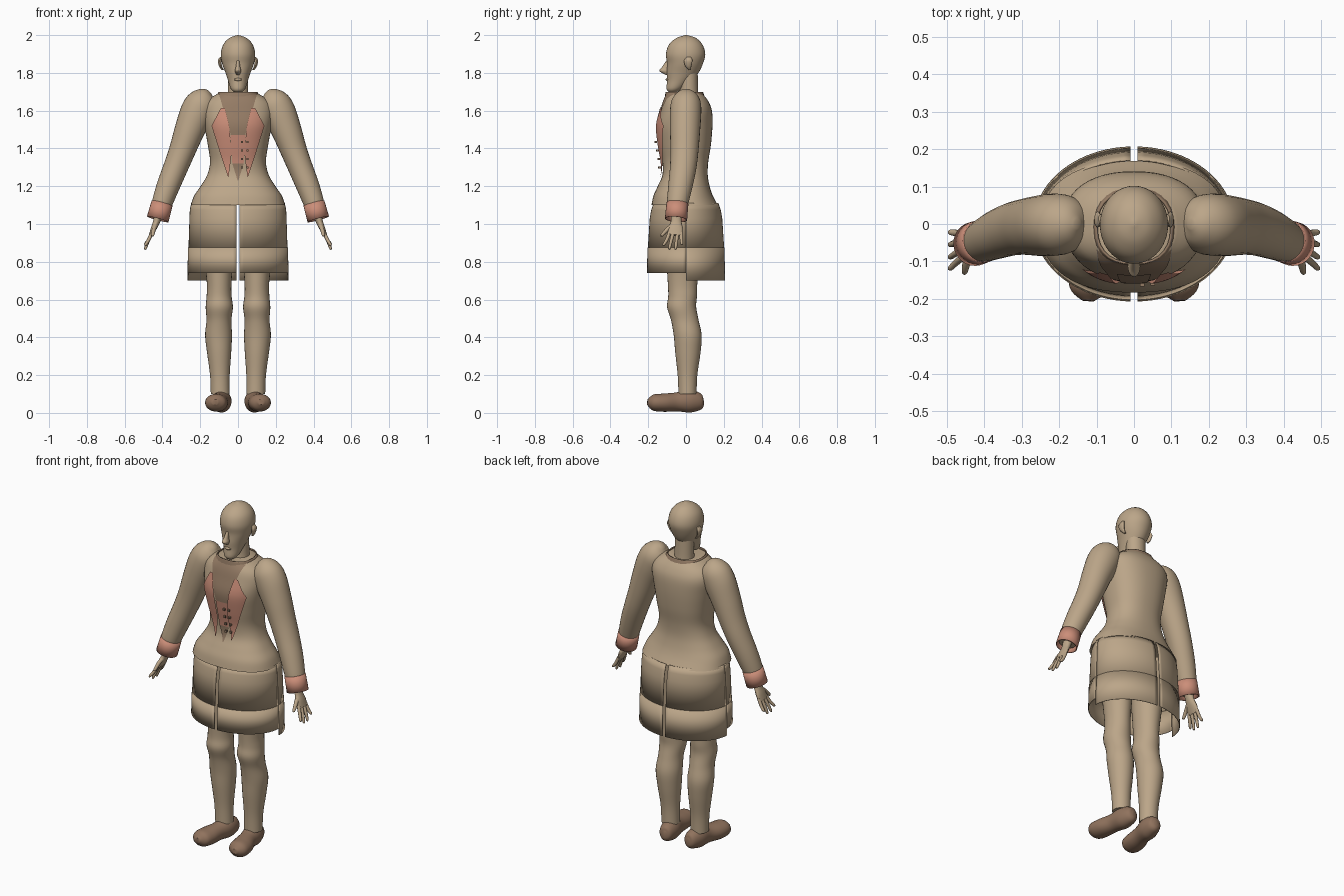
import bpy, bmesh, math
from mathutils import Vector

if "Cube" in bpy.data.objects:
    bpy.data.objects.remove(bpy.data.objects["Cube"])


def material(name, rgb):
    m = bpy.data.materials.new(name)
    m.use_nodes = True
    m.diffuse_color = (*rgb, 1)
    bsdf = m.node_tree.nodes["Principled BSDF"]
    bsdf.inputs["Base Color"].default_value = (*rgb, 1)
    bsdf.inputs["Roughness"].default_value = 0.8
    return m


TAN = material("warm tan", (0.50, 0.38, 0.25))
PINK = material("dusty pink", (0.60, 0.27, 0.19))
BROWN = material("dark tan", (0.30, 0.20, 0.13))
SHOE = material("shoe brown", (0.28, 0.17, 0.11))


def finish(name, bm, mat, thickness=0):
    bmesh.ops.recalc_face_normals(bm, faces=bm.faces)
    me = bpy.data.meshes.new(name)
    bm.to_mesh(me)
    bm.free()
    me.materials.append(mat)
    ob = bpy.data.objects.new(name, me)
    bpy.context.collection.objects.link(ob)
    bpy.ops.object.select_all(action="DESELECT")
    ob.select_set(True)
    bpy.context.view_layer.objects.active = ob
    bpy.ops.object.shade_smooth_by_angle(angle=math.radians(40))
    if thickness:
        mod = ob.modifiers.new("thickness", "SOLIDIFY")
        mod.thickness = thickness
    return ob


def spline(rows, n=5):
    """Smooth in-between rows through the given ones."""
    out = []
    for i in range(len(rows) - 1):
        a, b, c, d = (rows[max(i - 1, 0)], rows[i], rows[i + 1],
                      rows[min(i + 2, len(rows) - 1)])
        for k in range(n):
            t = k / n
            out.append([q + t * (r - p) / 2 + t * t * (p - 2.5 * q + 2 * r - s / 2)
                        + t ** 3 * (1.5 * (q - r) + (s - p) / 2)
                        for p, q, r, s in zip(a, b, c, d)])
    return out + [list(rows[-1])]


def power(v, p):
    return math.copysign(abs(v) ** p, v)


def skin(bm, grid, wrap):
    vs = [[bm.verts.new(p) for p in row] for row in grid]
    for a, b in zip(vs, vs[1:]):
        for i in range(len(a) if wrap else len(a) - 1):
            j = (i + 1) % len(a)
            bm.faces.new((a[i], a[j], b[j], b[i]))
    return vs


def loft(name, rows, mat, ref=None, side=1, p=1.0, caps=True, count=28, n=5, thickness=0):
    """Rings (x, y, z, width, depth); level rings, or square to the path if ref is given."""
    rows = spline(rows, n)
    grid = []
    for i, (x, y, z, a, b) in enumerate(rows):
        u, v = Vector((1, 0, 0)), Vector((0, 1, 0))
        if ref:
            t = Vector(rows[min(i + 1, len(rows) - 1)][:3]) - Vector(rows[max(i - 1, 0)][:3])
            u = t.cross(Vector(ref)).normalized()
            v = u.cross(t).normalized()
        ring = []
        for k in range(count):
            g = math.tau * k / count
            q = Vector((x, y, z)) + u * a * power(math.cos(g), p) + v * b * power(math.sin(g), p)
            ring.append((q.x * side, q.y, q.z))
        grid.append(ring)
    bm = bmesh.new()
    vs = skin(bm, grid, True)
    if caps:
        bm.faces.new(vs[0])
        bm.faces.new(vs[-1])
    return finish(name, bm, mat, thickness)


def body(rows):
    """Turn (height, half width, front, back) into ring rows."""
    return [(0, (f + b) / 2, z, w, (b - f) / 2) for z, w, f, b in rows]


# Torso
P = 0.85
torso = body([(1.10, .25, -.183, .168), (1.15, .232, -.172, .142), (1.2, .198, -.15, .125),
              (1.26, .163, -.125, .115), (1.33, .148, -.125, .118), (1.42, .16, -.14, .132),
              (1.52, .178, -.15, .14), (1.6, .188, -.132, .137), (1.65, .168, -.118, .118),
              (1.69, .108, -.10, .088)])
loft("torso", torso, TAN, p=P, count=48)
dense = spline(torso)


def front_y(x, z):
    for a, b in zip(dense, dense[1:]):
        if a[2] <= z <= b[2]:
            t = (z - a[2]) / (b[2] - a[2])
            _, cy, _, w, d = [m + t * (n - m) for m, n in zip(a, b)]
            return cy - d * max(0, 1 - (abs(x) / w) ** (2 / P)) ** (P / 2)


def patch(name, rows, mat, lift, side=1):
    """Thin cloth plate hugging the chest, from (height, x start, x end) rows."""
    grid = []
    for (z0, a0, b0), (z1, a1, b1) in zip(rows, rows[1:]):
        for k in range(9):
            t = k / 8
            z, a, b = z0 + t * (z1 - z0), a0 + t * (a1 - a0), b0 + t * (b1 - b0)
            xs = [a + (b - a) * i / 12 for i in range(13)]
            grid.append([(x * side, front_y(x, z) - lift, z) for x in xs])
    bm = bmesh.new()
    skin(bm, grid, False)
    bmesh.ops.remove_doubles(bm, verts=bm.verts, dist=1e-5)
    finish(name, bm, mat)


# Shirt front, waistcoat and lapels
patch("shirt_front", [(1.685, -.1, .1), (1.61, -.078, .078), (1.46, -.035, .035)], BROWN, .004)
patch("shirt_bib", [(1.62, -.046, .046), (1.47, -.028, .028)], BROWN, .009)
patch("waistcoat", [(1.47, -.04, .04), (1.32, -.03, .03)], PINK, .006)
patch("waistcoat_point", [(1.32, -.03, .03), (1.23, -.002, .002)], BROWN, .006)
for side, tag in ((1, "left"), (-1, "right")):
    patch(tag + "_lapel", [(1.615, .07, .09), (1.52, .047, .14), (1.38, .033, .096),
                           (1.25, .05, .053)], PINK, .012, side)
for i in range(4):
    for x in (.022, .05):
        z = 1.435 - i * .045
        bm = bmesh.new()
        bmesh.ops.create_cube(bm, size=.011)
        bmesh.ops.translate(bm, verts=bm.verts, vec=(x, front_y(x, z) - .02, z))
        finish("button", bm, BROWN)

# Neck, collar and head
loft("neck", body([(1.64, .06, -.05, .07), (1.70, .054, -.035, .064), (1.80, .054, -.035, .062)]), TAN)
loft("collar", body([(1.665, .122, -.113, .102), (1.70, .102, -.108, .09)]), BROWN, p=P,
     caps=False, thickness=.006)
loft("head", body([(1.698, .02, -.09, -.05), (1.715, .038, -.103, -.02), (1.76, .053, -.1, .03),
                   (1.80, .066, -.102, .066), (1.85, .084, -.1, .09), (1.90, .091, -.106, .102),
                   (1.95, .078, -.09, .087), (1.985, .045, -.05, .052), (2.0, .004, -.004, .006)]),
     TAN, count=36)
loft("nose", [(0, -.096, 1.865, .007, .008), (0, -.108, 1.83, .012, .02),
              (0, -.113, 1.81, .017, .028), (0, -.098, 1.79, .008, .01)], TAN, count=12)
loft("lips", [(-.022, -.098, 1.765, .003, .003), (0, -.1, 1.765, .008, .008),
              (.022, -.098, 1.765, .003, .003)], TAN, ref=(0, 0, 1), count=10)

# Skirt of the coat: quarter panels with slits at front and back
for side, tag in ((1, "left"), (-1, "right")):
    for fb, place, hem in ((-1, "front", .74), (1, "back", .70)):
        levels = [(1.11, .248, .172), (1.075, .255, .184), (1.03, .257, .192), (.875, .262, .202)]
        hems = [(.875, .264, .204), (hem, .268, .207)]
        for part, rows in (("skirt", levels), ("skirt_hem", hems)):
            grid = []
            for z, w, d in rows:
                end = math.acos(.009 / w)
                grid.append([(side * w * math.cos(end * k / 20), fb * d * math.sin(end * k / 20), z)
                             for k in range(21)])
            bm = bmesh.new()
            skin(bm, grid, False)
            finish(f"{tag}_{place}_{part}", bm, TAN, .004)

# Limbs
Y, Z = (0, 1, 0), (0, 0, 1)
for side, tag in ((1, "left"), (-1, "right")):
    loft(tag + "_ear", [(.08, .02, 1.815, .006, .006), (.092, .012, 1.835, .008, .016),
                        (.097, .012, 1.865, .009, .022), (.09, .015, 1.885, .005, .01)],
         TAN, side=side, count=12)
    loft(tag + "_arm", [(.15, 0, 1.70, .012, .012), (.163, 0, 1.685, .05, .05),
                        (.185, 0, 1.65, .08, .076), (.215, -.002, 1.595, .089, .083),
                        (.255, -.005, 1.5, .08, .08), (.295, -.008, 1.39, .07, .074),
                        (.33, -.015, 1.3, .065, .07), (.37, -.03, 1.2, .061, .064),
                        (.402, -.045, 1.11, .054, .056), (.42, -.052, 1.045, .045, .045)],
         TAN, ref=Y, side=side)
    loft(tag + "_cuff", [(.402, -.045, 1.11, .057, .058), (.425, -.053, 1.025, .059, .059)],
         PINK, ref=Y, side=side, n=2, caps=False, thickness=.006)
    loft(tag + "_palm", [(.42, -.05, 1.05, .023, .028), (.432, -.052, 1.01, .018, .029),
                         (.447, -.055, .975, .015, .04), (.462, -.057, .94, .01, .038)],
         TAN, ref=Y, side=side, count=16)
    for i, (y0, y1, z1) in enumerate(((-.087, -.118, .885), (-.067, -.088, .866),
                                      (-.045, -.055, .866), (-.026, -.022, .89))):
        loft(f"{tag}_finger", [(.455, y0, .955, .009, .010), (.474, (y0 + y1) / 2, .915, .009, .009),
                               (.49, y1, z1 + .005, .007, .007), (.492, y1, z1, .002, .002)],
             TAN, ref=Y, side=side, count=10, n=3)
    loft(tag + "_thumb", [(.436, -.07, .995, .012, .012), (.446, -.1, .97, .011, .011),
                          (.452, -.128, .94, .008, .008), (.453, -.131, .936, .002, .002)],
         TAN, ref=(1, 0, 0), side=side, count=10, n=3)
    loft(tag + "_leg", [(.11, -.01, 1.08, .10, .11), (.105, -.015, .9, .085, .095),
                        (.1, -.018, .7, .066, .079), (.1, -.018, .62, .066, .076),
                        (.099, -.023, .56, .072, .077), (.101, -.006, .49, .066, .073),
                        (.103, .009, .41, .071, .074), (.1, .01, .32, .064, .067),
                        (.096, .008, .2, .052, .052), (.094, .008, .1, .05, .048)],
         TAN, side=side)
    loft(tag + "_shoe", [(.076, .093, .058, .012, .018), (.078, .078, .058, .036, .043),
                         (.086, .02, .062, .052, .06), (.097, -.05, .058, .048, .05),
                         (.112, -.12, .054, .058, .048), (.12, -.175, .055, .052, .042),
                         (.122, -.205, .057, .016, .014)], SHOE, ref=Z, side=side)
